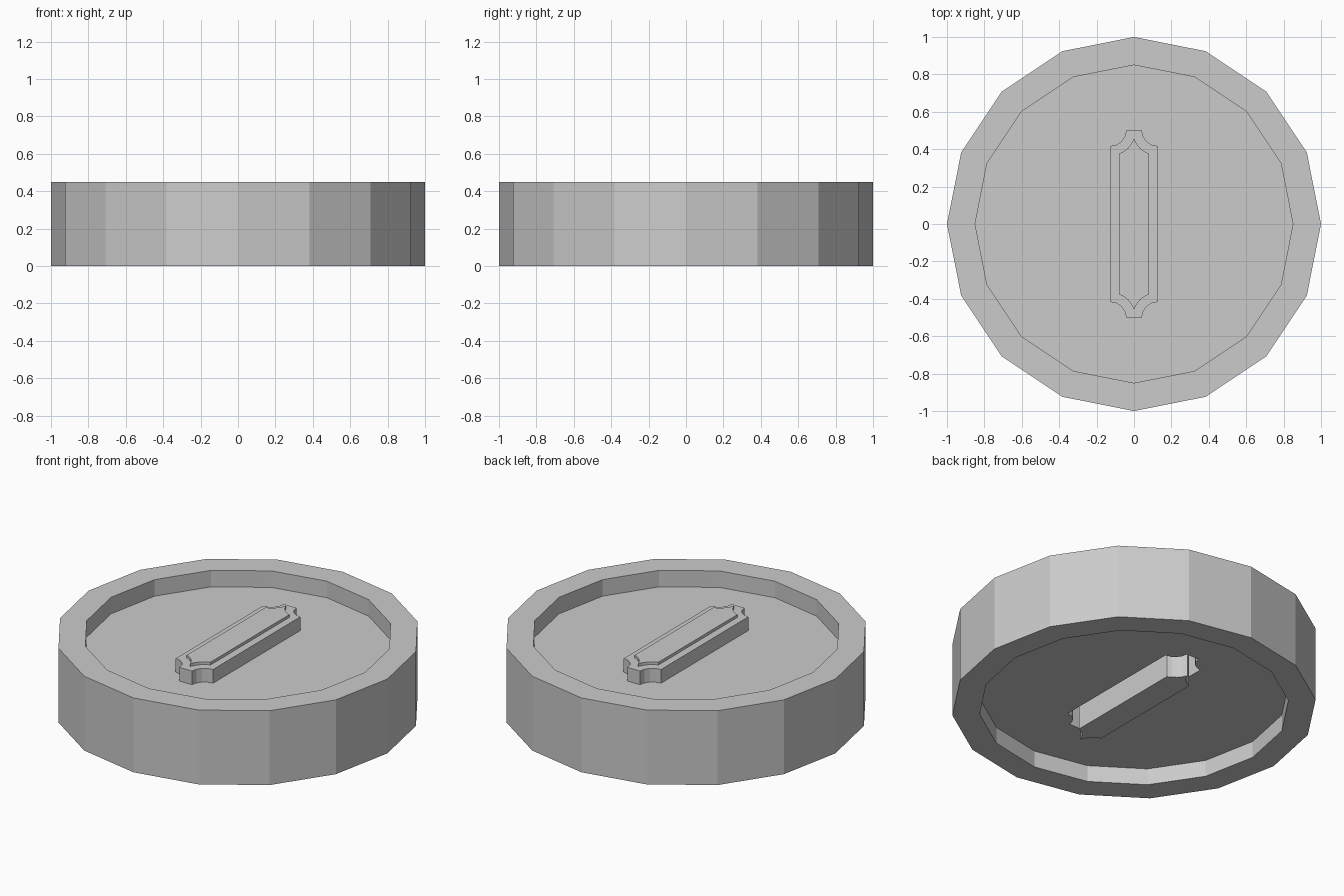
import bpy
import bmesh
from math import sin, cos, pi, acos, asin
from mathutils import Vector

cube = bpy.data.objects.get("Cube")
if cube:
    bpy.data.objects.remove(cube, do_unlink=True)

GREY = (0.6, 0.6, 0.6, 1.0)
mat = bpy.data.materials.new("plain_grey")
mat.use_nodes = True
mat.diffuse_color = GREY
mat.node_tree.nodes["Principled BSDF"].inputs["Base Color"].default_value = GREY

SIDES = 16
HEIGHT = 0.45
RECESS = 0.1
# The bar is a rectangle whose corners are scooped out by round notches
HALF_W, HALF_L = 0.125, 0.5


def circle(radius):
    return [(radius * cos(2 * pi * i / SIDES), radius * sin(2 * pi * i / SIDES))
            for i in range(SIDES)]


def notched_bar(side_x, end_x, end_y, notch, steps=4):
    """Bar outline: straight sides at side_x, notches of the given radius."""
    a0 = pi + acos((HALF_W - side_x) / notch)
    a1 = pi + asin((HALF_L - end_y) / notch)
    arc = [(HALF_W + notch * cos(a0 + (a1 - a0) * i / steps),
            HALF_L + notch * sin(a0 + (a1 - a0) * i / steps))
           for i in range(steps + 1)]
    if end_x == 0:                      # both notches meet in a point
        arc[-1] = (0, end_y)
    top = arc + [(-x, y) for x, y in reversed(arc[:-1] if end_x == 0 else arc)]
    return top + [(-x, -y) for x, y in top]


def slab(name, loops, z0, z1):
    """Flat slab between two heights; loops after the first are holes."""
    bm = bmesh.new()
    for loop in loops:
        verts = [bm.verts.new((x, y, z0)) for x, y in loop]
        for a, b in zip(verts, verts[1:] + verts[:1]):
            bm.edges.new((a, b))
    bmesh.ops.triangle_fill(bm, use_beauty=True, edges=bm.edges[:],
                            normal=Vector((0, 0, 1)))
    grown = bmesh.ops.extrude_face_region(bm, geom=bm.faces[:],
                                          use_keep_orig=True)
    moved = [g for g in grown["geom"] if isinstance(g, bmesh.types.BMVert)]
    bmesh.ops.translate(bm, verts=moved, vec=(0, 0, z1 - z0))
    bmesh.ops.recalc_face_normals(bm, faces=bm.faces[:])
    mesh = bpy.data.meshes.new(name)
    bm.to_mesh(mesh)
    bm.free()
    mesh.materials.append(mat)
    obj = bpy.data.objects.new(name, mesh)
    bpy.context.scene.collection.objects.link(obj)
    return obj


outer = notched_bar(HALF_W, 0.042, 0.5, 0.083)
inner = notched_bar(0.08, 0, 0.457, 0.132)

# Raised rim around the recessed disc
slab("rim", [circle(1.0), circle(0.85)], 0, HEIGHT)
# Disc with a slot for the bar
slab("disc", [circle(0.85), outer], RECESS, HEIGHT - RECESS)
# Frame standing on the disc around the bar
slab("bar_frame", [outer, inner], HEIGHT - RECESS, 0.433)
# Bar passing right through the disc
slab("centre_bar", [inner], 0, HEIGHT)
